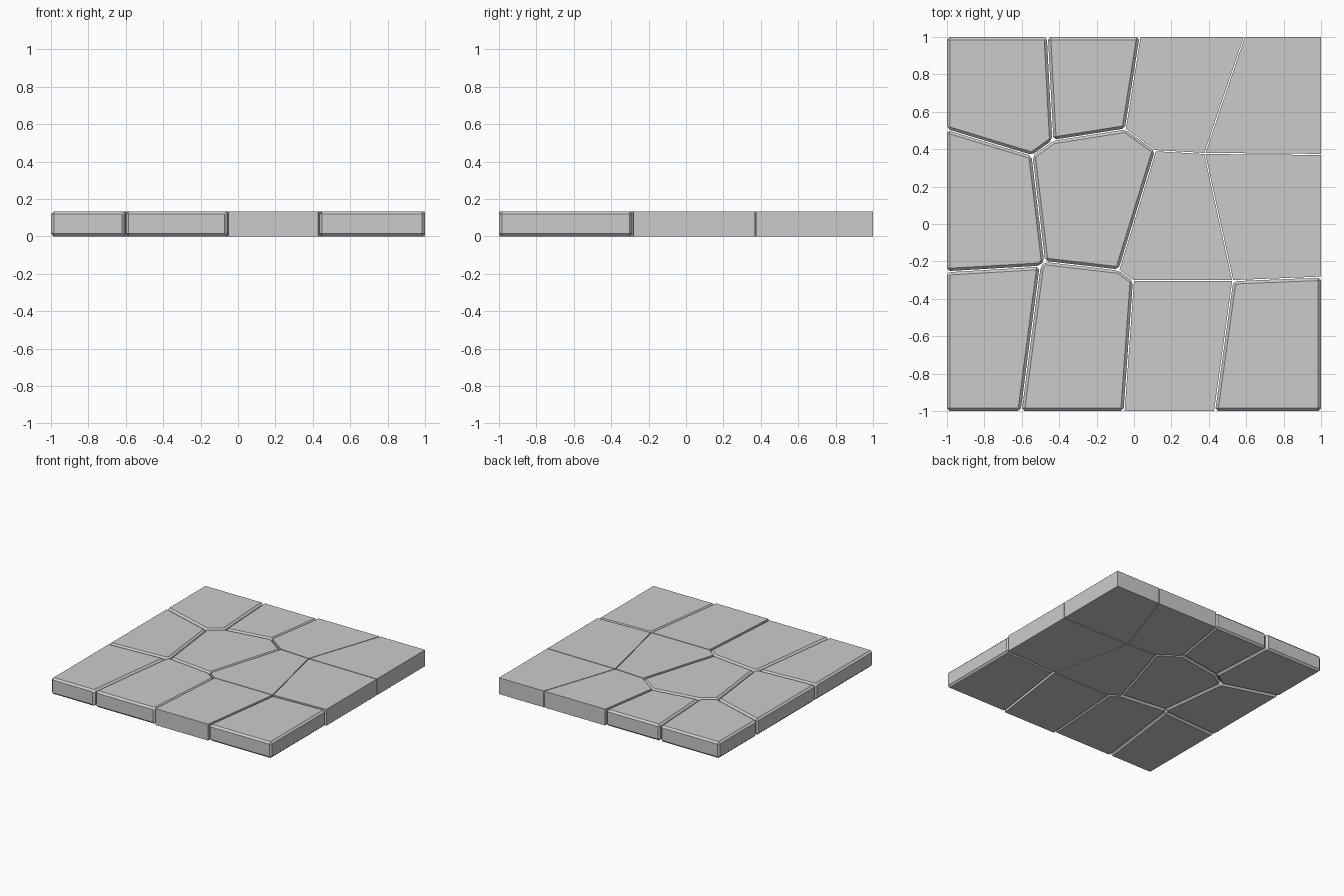
import bpy, bmesh
from mathutils import Vector

if "Cube" in bpy.data.objects:
    bpy.data.objects.remove(bpy.data.objects["Cube"])

HEIGHT, GAP, BEVEL = 0.134, 0.003, 0.015

# Corner points of the paving pattern (outer corners, edge points, inner junctions)
P = dict(
    nw=(-1, 1), ne=(1, 1), se=(1, -1), sw=(-1, -1),
    t1=(-.463, 1), t2=(.032, 1), t3=(.59, 1),
    l1=(-1, .505), l2=(-1, -.255), r1=(1, .372), r2=(1, -.284),
    b1=(-.603, -1), b2=(-.053, -1), b3=(.431, -1),
    a=(-.545, .366), b=(-.434, .447), c=(-.046, .508), d=(.115, .392),
    e=(.378, .377), f=(-.502, -.226), g=(-.478, -.2), h=(-.081, -.246),
    i=(-.003, -.303), j=(.528, -.303))

# Each stone: name, clockwise corners, chamfered or plain
STONES = [
    ("stone_back_left", "nw t1 b a l1", True),
    ("stone_back_inner_left", "t1 t2 c b", True),
    ("stone_back_inner_right", "t2 t3 e d c", False),
    ("stone_back_right", "t3 ne r1 e", False),
    ("stone_middle_left", "l1 a g f l2", True),
    ("stone_center", "a b c d h g", True),
    ("stone_middle_inner_right", "d e j i h", False),
    ("stone_middle_right", "e r1 r2 j", False),
    ("stone_front_left", "l2 f b1 sw", True),
    ("stone_front_inner_left", "f g h i b2 b1", True),
    ("stone_front_inner_right", "i j b3 b2", False),
    ("stone_front_right", "j r2 se b3", True),
]


def shrink(pts):
    """Move inner edges inward by the joint gap, keep the outer border."""
    n = len(pts)
    lines = []
    for k in range(n):
        p, q = pts[k], pts[(k + 1) % n]
        t = (q - p).normalized()
        border = any(abs(p[ax]) == 1 and p[ax] == q[ax] for ax in (0, 1))
        lines.append((Vector((t.y, -t.x)), 0 if border else GAP))
    out = []
    for k in range(n):
        (m, dm), (o, do) = lines[k - 1], lines[k]
        det = m.x * o.y - m.y * o.x
        out.append(pts[k] + Vector((dm * o.y - do * m.y, m.x * do - o.x * dm)) / det)
    return out


def stone(name, corners, chamfer):
    pts = shrink([Vector(P[k]) for k in corners.split()])
    bm = bmesh.new()
    face = bm.faces.new([bm.verts.new((p.x, p.y, 0)) for p in pts])
    top = bmesh.ops.extrude_face_region(bm, geom=[face])["geom"]
    bmesh.ops.translate(bm, vec=(0, 0, HEIGHT),
                        verts=[v for v in top if isinstance(v, bmesh.types.BMVert)])
    bmesh.ops.recalc_face_normals(bm, faces=bm.faces)
    mesh = bpy.data.meshes.new(name)
    bm.to_mesh(mesh)
    bm.free()
    ob = bpy.data.objects.new(name, mesh)
    bpy.context.collection.objects.link(ob)
    if chamfer:
        mod = ob.modifiers.new("chamfer", 'BEVEL')
        mod.width, mod.segments, mod.limit_method = BEVEL, 1, 'NONE'


for spec in STONES:
    stone(*spec)
